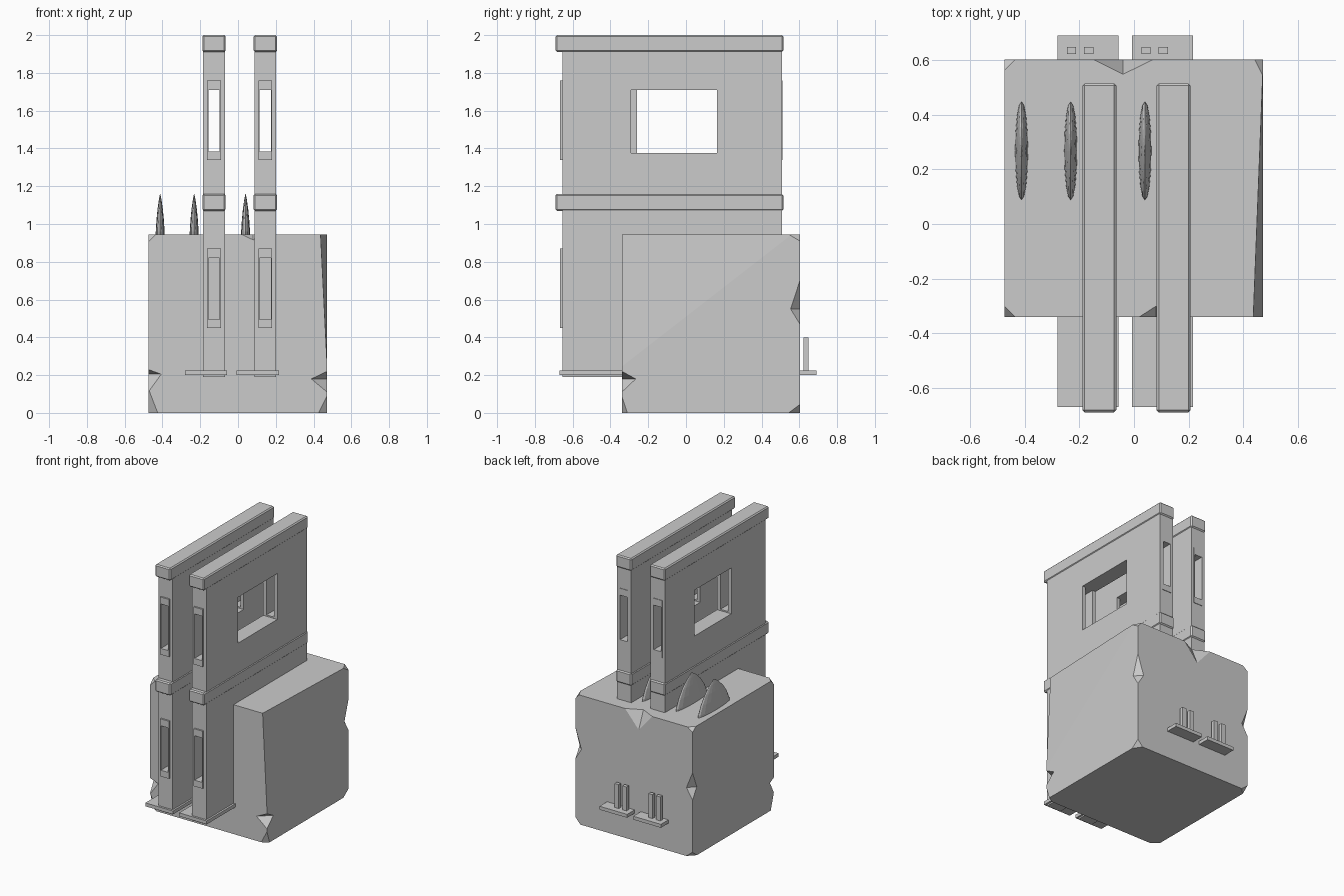
import bpy, bmesh, math
from mathutils import Vector

if "Cube" in bpy.data.objects:
    bpy.data.objects.remove(bpy.data.objects["Cube"])


def finish(bm, name):
    bmesh.ops.recalc_face_normals(bm, faces=bm.faces)
    me = bpy.data.meshes.new(name)
    bm.to_mesh(me)
    bm.free()
    ob = bpy.data.objects.new(name, me)
    bpy.context.collection.objects.link(ob)
    return ob


def box_bm(lo, hi):
    bm = bmesh.new()
    bmesh.ops.create_cube(bm, size=1)
    for v in bm.verts:
        v.co = [lo[i] if v.co[i] < 0 else hi[i] for i in range(3)]
    return bm


def box(name, lo, hi):
    return finish(box_bm(lo, hi), name)


def hull(name, pts):
    bm = bmesh.new()
    for p in pts:
        bm.verts.new(p)
    bmesh.ops.convex_hull(bm, input=bm.verts)
    return finish(bm, name)


def cut(ob, cutters):
    for c in cutters:
        m = ob.modifiers.new("cut", 'BOOLEAN')
        m.operation, m.solver, m.object = 'DIFFERENCE', 'EXACT', c
        bpy.context.view_layer.objects.active = ob
        bpy.ops.object.modifier_apply(modifier=m.name)
        bpy.data.objects.remove(c)


# Stone block with broken corners: signs of the corner, then the cut along x, y, z
LO, HI = Vector((-0.475, -0.34, 0)), Vector((0.472, 0.603, 0.945))
corners = [
    ((1, -1, 1), (0.035, 0.90, 0.70)), ((-1, -1, 1), (0.04, 0.04, 0.04)),
    ((-1, 1, 1), (0.04, 0.04, 0.03)), ((1, 1, 1), (0.03, 0.06, 0.035)),
    ((-1, -1, 0), (0.05, 0.04, 0.13)), ((1, -1, 0), (0.045, 0.03, 0.09)),
    ((1, 1, 0), (0.04, 0.06, 0.045)), ((-1, 1, 0), (0.05, 0.05, 0.04)),
]
bm = box_bm(LO, HI)
for s, d in corners:
    c = Vector([HI[i] if s[i] > 0 else LO[i] for i in range(3)])
    no = Vector([(1 if s[i] > 0 else -1) / d[i] for i in range(3)])
    p = c.copy()
    p.x -= d[0] * (1 if s[0] > 0 else -1)
    r = bmesh.ops.bisect_plane(bm, geom=bm.verts[:] + bm.edges[:] + bm.faces[:],
                               plane_co=p, plane_no=no, clear_outer=True)
    bmesh.ops.holes_fill(bm, edges=[e for e in bm.edges if e.is_boundary])
block = finish(bm, "stone_block")


# Wedge chips knocked out of the block's edges
def edge_chip(x, y, z0, zt, z1, dx, dy):
    sx, sy = math.copysign(1, x), math.copysign(1, y)
    return hull("chip", [(x, y, z0), (x, y, z1), (x - sx * dx, y + sy * 0.001, zt),
                         (x + sx * 0.001, y - sy * dy, zt), (x + sx * 0.1, y + sy * 0.1, zt)])


def top_chip(x0, xt, x1, y, dy, dz):
    sy, z = math.copysign(1, y), HI.z
    return hull("chip", [(x0, y, z), (x1, y, z), (xt, y - sy * dy, z + 0.001),
                         (xt, y + sy * 0.001, z - dz), (xt, y + sy * 0.1, z + 0.1)])


cut(block, [
    edge_chip(LO.x, LO.y, 0.11, 0.205, 0.23, 0.07, 0.05),
    edge_chip(HI.x, LO.y, 0.11, 0.18, 0.22, 0.085, 0.075),
    edge_chip(HI.x, HI.y, 0.47, 0.55, 0.70, 0.05, 0.05),
    edge_chip(LO.x, HI.y, 0.42, 0.50, 0.62, 0.05, 0.05),
    top_chip(-0.15, -0.04, 0.07, HI.y, 0.055, 0.13),
    top_chip(0.02, 0.08, 0.13, LO.y, 0.04, 0.03),
])

# Two hollow upright slabs, each made of two stacked storeys
for side, cx, y_win in (("left", -0.127, -0.26), ("right", 0.145, -0.29)):
    wall = box(side + "_slab", (cx - 0.057, -0.655, 0.19), (cx + 0.057, 0.507, 1.95))
    cutters, storeys = [], (("lower", 0.0), ("upper", 0.89))
    for level, dz in storeys:
        z0, z1 = 0.495 + dz, 0.82 + dz
        cutters.append(box("slot", (cx - 0.03, -1, z0), (cx + 0.03, 1, z1)))
        cutters.append(box("window", (cx - 0.09, y_win, 0.485 + dz), (cx + 0.09, 0.165, z1)))
    cut(wall, cutters)

    for level, dz in storeys:
        # Cap band with worn ends
        band = box(f"{side}_{level}_band", (cx - 0.062, -0.69, 1.07 + dz * 0.9438),
                   (cx + 0.062, 0.515, 1.16 + dz * 0.9438))
        m = band.modifiers.new("worn", 'BEVEL')
        m.width, m.segments = 0.008, 1
        # Raised frames around the end slots
        for end, ya, yb in (("front", -0.667, -0.654), ("back", 0.506, 0.511)):
            frame = box(f"{side}_{level}_{end}_frame", (cx - 0.036, ya, 0.45 + dz),
                        (cx + 0.036, yb, 0.87 + dz))
            cut(frame, [box("slot", (cx - 0.03, -1, 0.495 + dz), (cx + 0.03, 1, 0.82 + dz))])

# Base plates running through the block, with two pegs at the back of each
for side, x0 in (("left", -0.28), ("right", -0.007)):
    box(side + "_base_plate", (x0, -0.67, 0.2), (x0 + 0.223, 0.69, 0.225))
    for i, dx in enumerate((0.034, 0.097)):
        box(f"{side}_peg_{i + 1}", (x0 + dx, 0.622, 0.22), (x0 + dx + 0.034, 0.648, 0.4))

# Thin pointed fins standing on the block
profile = [(0.9, 1.0), (0.96, 0.98), (1.02, 0.82), (1.08, 0.58), (1.13, 0.28), (1.16, 0.04)]
N = 16
for k, fx in enumerate((-0.412, -0.232, 0.04)):
    bm = bmesh.new()
    rings = []
    for z, r in profile:
        rings.append([bm.verts.new((fx + 0.024 * r * math.cos(2 * math.pi * i / N),
                                    0.268 + 0.183 * r * math.sin(2 * math.pi * i / N), z))
                      for i in range(N)])
    for a, b in zip(rings, rings[1:]):
        for i in range(N):
            j = (i + 1) % N
            bm.faces.new((a[i], a[j], b[j], b[i]))
    bm.faces.new(rings[0])
    bm.faces.new(rings[-1])
    finish(bm, f"fin_{k + 1}")
